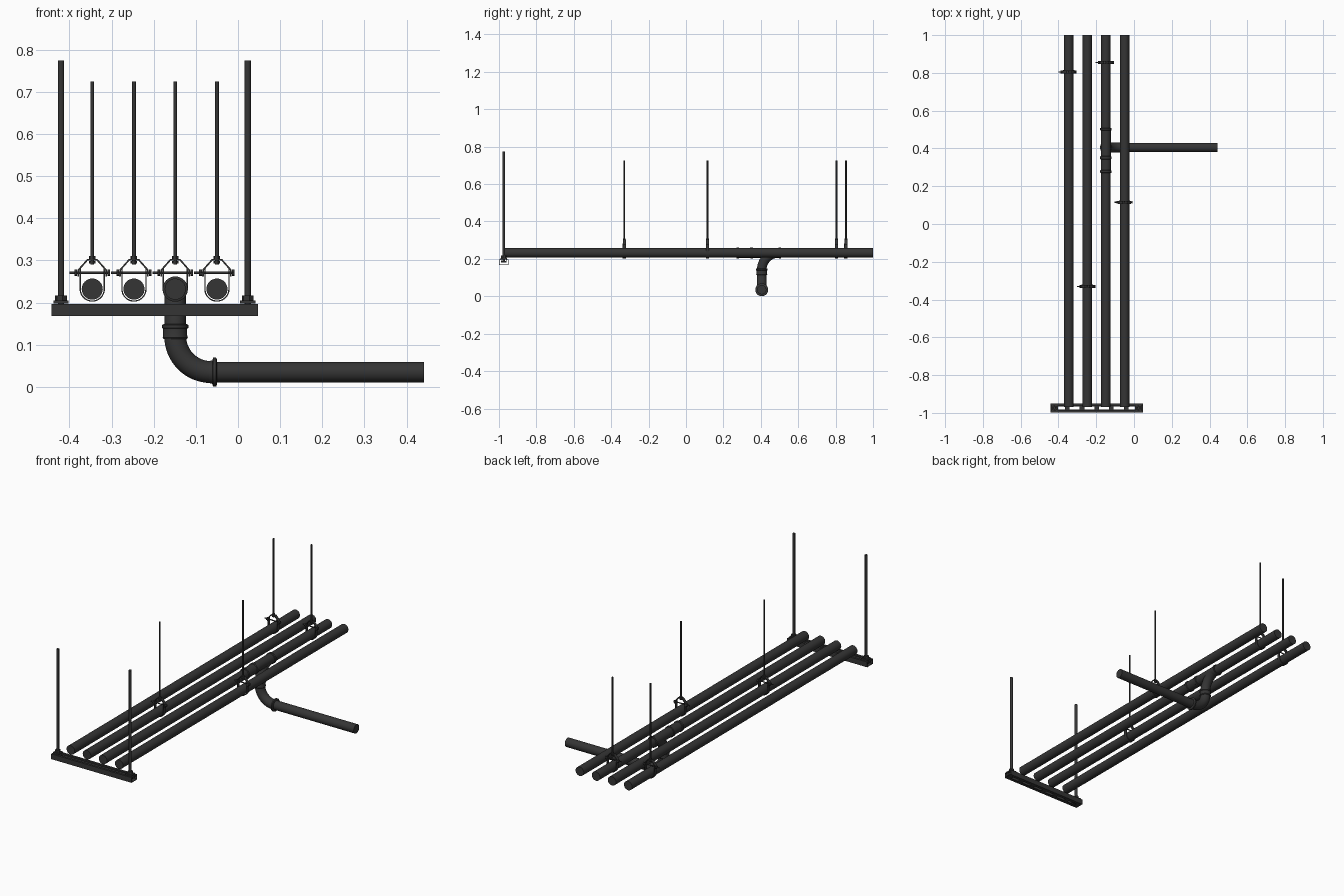
import bpy, bmesh, math
from mathutils import Vector

if "Cube" in bpy.data.objects:
    bpy.data.objects.remove(bpy.data.objects["Cube"])

mat = bpy.data.materials.new("dark_iron")
mat.diffuse_color = (0.035, 0.035, 0.035, 1)
mat.use_nodes = True
mat.node_tree.nodes["Principled BSDF"].inputs["Base Color"].default_value = mat.diffuse_color


def finish(name, bm, smooth=True):
    bmesh.ops.recalc_face_normals(bm, faces=bm.faces)
    me = bpy.data.meshes.new(name)
    bm.to_mesh(me)
    bm.free()
    ob = bpy.data.objects.new(name, me)
    bpy.context.collection.objects.link(ob)
    me.materials.append(mat)
    if smooth:
        bpy.ops.object.select_all(action='DESELECT')
        ob.select_set(True)
        bpy.context.view_layer.objects.active = ob
        bpy.ops.object.shade_smooth_by_angle(angle=math.radians(35))
    return ob


def tube(name, points, radii, n=32):
    """Capped round sweep along points, one radius per point."""
    pts = [Vector(p) for p in points]
    if not isinstance(radii, (list, tuple)):
        radii = [radii] * len(pts)
    bm = bmesh.new()
    rings, u = [], None
    for i, p in enumerate(pts):
        t = (pts[min(i + 1, len(pts) - 1)] - pts[max(i - 1, 0)]).normalized()
        if u is None:
            u = t.orthogonal()
        u = (u - t * u.dot(t)).normalized()
        v = t.cross(u)
        rings.append([bm.verts.new(p + radii[i] * (u * math.cos(a) + v * math.sin(a)))
                      for a in (2 * math.pi * k / n for k in range(n))])
    for a, b in zip(rings, rings[1:]):
        for k in range(n):
            bm.faces.new((a[k], a[(k + 1) % n], b[(k + 1) % n], b[k]))
    bm.faces.new(rings[0])
    bm.faces.new(rings[-1])
    return finish(name, bm, n > 8)


def collar(name, center, axis, length, r):
    """Short ring with chamfered rims."""
    c, a = Vector(center), Vector(axis)
    h, e = length / 2, length * 0.15
    return tube(name, [c - a * h, c - a * (h - e), c + a * (h - e), c + a * h],
                [r - 0.003, r, r, r - 0.003])


def box(name, c, s):
    bm = bmesh.new()
    bmesh.ops.create_cube(bm, size=1)
    for v in bm.verts:
        v.co = Vector([c[i] + v.co[i] * s[i] for i in range(3)])
    return finish(name, bm, False)


def strap(name, path, thick, width, x, y):
    """Flat band following an xz path, width along y."""
    p = [Vector(q) for q in path]
    bm = bmesh.new()
    rows = []
    for i, q in enumerate(p):
        t = (p[min(i + 1, len(p) - 1)] - p[max(i - 1, 0)]).normalized()
        nrm = Vector((-t.y, t.x)) * thick / 2
        rows.append([bm.verts.new((x + r.x, y + s * width / 2, r.y))
                     for r, s in ((q - nrm, -1), (q + nrm, -1), (q + nrm, 1), (q - nrm, 1))])
    for a, b in zip(rows, rows[1:]):
        for k in range(4):
            bm.faces.new((a[k], a[(k + 1) % 4], b[(k + 1) % 4], b[k]))
    bm.faces.new(rows[0])
    bm.faces.new(rows[-1])
    return finish(name, bm)


PZ, PR = 0.232, 0.025

# Long parallel pipes, each with one clevis hanger
for x, y in ((-0.346, 0.805), (-0.247, -0.33), (-0.149, 0.855), (-0.05, 0.115)):
    tube("long_pipe", [(x, -0.968, PZ), (x, 1.0, PZ)], PR)
    arc = [(0.0285 * math.cos(a), PZ + 0.0285 * math.sin(a))
           for a in (math.pi + math.pi * k / 20 for k in range(21))]
    strap("clevis_strap", [(-0.0285, 0.281)] + arc + [(0.0285, 0.281)], 0.003, 0.018, x, y)
    strap("clevis_yoke", [(-0.033, 0.262), (-0.033, 0.277), (-0.011, 0.302), (0.011, 0.302),
                          (0.033, 0.277), (0.033, 0.262)], 0.004, 0.016, x, y)
    tube("clevis_bolt", [(x - 0.054, y, 0.271), (x + 0.042, y, 0.271)], 0.003, 12)
    for d in (-0.039, 0.039):
        tube("bolt_nut", [(x + d - 0.003, y, 0.271), (x + d + 0.003, y, 0.271)], 0.008, 6)
    tube("hanger_rod", [(x, y, 0.29), (x, y, 0.725)], 0.0045, 16)
    for z in (0.296, 0.307):
        tube("rod_nut", [(x, y, z - 0.003), (x, y, z + 0.003)], 0.008, 6)

# Slotted strut channel under the front ends
CY, X0, X1 = -0.9745, -0.443, 0.048
W, Z0, Z1, T = 0.0245, 0.168, 0.197, 0.003
for s in (-1, 1):
    prof = [(0.008, Z0), (W, Z0), (W, Z1), (0.0125, Z1), (0.0125, Z1 - 0.008), (0.0155, Z1 - 0.008),
            (0.0155, Z1 - T), (W - T, Z1 - T), (W - T, Z0 + T), (0.008, Z0 + T)]
    bm = bmesh.new()
    f = bm.faces.new([bm.verts.new((X0, CY + s * py, pz)) for py, pz in prof])
    ext = bmesh.ops.extrude_face_region(bm, geom=[f])
    vs = [g for g in ext["geom"] if isinstance(g, bmesh.types.BMVert)]
    bmesh.ops.translate(bm, verts=vs, vec=(X1 - X0, 0, 0))
    if not any(len(q.verts) == 10 and q.calc_center_median().x < X0 + 0.001 for q in bm.faces):
        bm.faces.new([v for v in bm.verts if v not in vs])
    finish("strut_channel_side", bm, False)
for k in range(7):
    box("channel_slot_bridge", (X0 + 0.012 + k * (X1 - X0 - 0.024) / 6, CY, Z0 + T / 2),
        (0.024, 0.0165, T))

# Heavy threaded rods carrying the channel
for x in (-0.42, 0.023):
    tube("trapeze_rod", [(x, CY, 0.182), (x, CY, 0.775)], 0.0075, 20)
    box("square_washer", (x, CY, 0.201), (0.036, 0.036, 0.007))
    tube("trapeze_nut", [(x, CY, 0.204), (x, CY, 0.217)], 0.0145, 6)
    box("channel_nut", (x, CY, 0.185), (0.034, 0.03, 0.01))

# Sanitary tee on the third pipe
TX, TY = -0.149, 0.405
tube("tee_body", [(TX, 0.345, PZ), (TX, 0.5, PZ)], 0.0265)
tube("tee_socket", [(TX, y, PZ) for y in (0.27, 0.272, 0.282, 0.285, 0.342, 0.345, 0.357, 0.36)],
     [0.026, 0.030, 0.030, 0.027, 0.027, 0.030, 0.030, 0.026])
collar("tee_end_collar", (TX, 0.502, PZ), (0, 1, 0), 0.014, 0.030)
sweep = [(TX, TY + 0.09 * (1 - math.cos(a)), 0.142 + 0.09 * math.sin(a))
         for a in (math.pi / 2 * k / 14 for k in range(15))]
tube("tee_branch", [(TX, TY, 0.125)] + sweep, 0.0255)

# Elbow and side outlet pipe
EZ = 0.035
tube("elbow_hub", [(TX, TY, z) for z in (0.113, 0.117, 0.122, 0.138, 0.140, 0.147, 0.149)],
     [0.027, 0.030, 0.0285, 0.0285, 0.031, 0.031, 0.027])
R = 0.085
bend = [(TX + R * (1 - math.cos(a)), TY, EZ + R - R * math.sin(a))
        for a in (math.pi / 2 * k / 16 for k in range(17))]
tube("elbow", bend + [(-0.055, TY, EZ)], 0.026)
tube("elbow_outlet_collar", [(x, TY, EZ) for x in (-0.069, -0.061, -0.059, -0.052, -0.050)],
     [0.026, 0.028, 0.0345, 0.0345, 0.030])
tube("outlet_pipe", [(-0.06, TY, EZ), (0.441, TY, EZ)], 0.0245)
